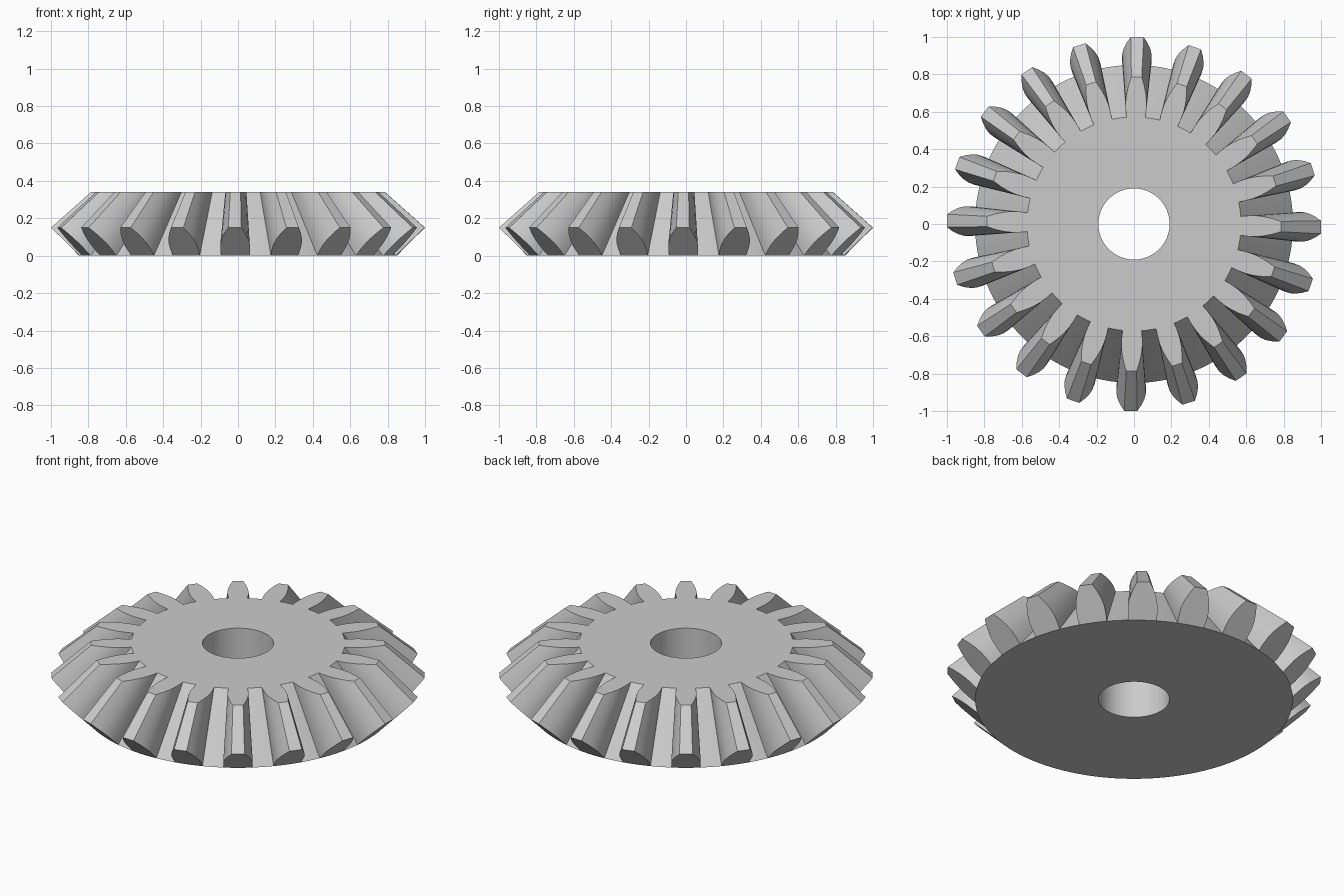
import bpy
import bmesh
from math import cos, sin, radians, pi

cube = bpy.data.objects.get("Cube")
if cube:
    bpy.data.objects.remove(cube, do_unlink=True)

TEETH = 20
APEX = 1.04       # height where all tooth lines converge
TOP = 0.34
ROOT_R = 0.85
BORE_R = 0.19
RISE = 0.15       # tooth height on the 45 degree back cone
# Tooth section: (fraction of tooth height, half width)
SECTION = [(0, .075), (.15, .079), (.4, .079), (.6, .071), (.8, .056), (1, .035)]

bm = bmesh.new()


def point(r, z, angle):
    return bm.verts.new((r * cos(angle), r * sin(angle), z))


def toward_apex(r, z):
    """Radius on the top plane of the line running from (r, z) to the apex."""
    return r * (APEX - TOP) / (APEX - z)


def arc(start, end, steps):
    return [start + (end - start) * i / steps for i in range(steps + 1)]


def loft(lower, upper):
    for i in range(len(lower) - 1):
        bm.faces.new((lower[i], lower[i + 1], upper[i + 1], upper[i]))


def body_slice(angles):
    """Bottom, top and bore faces of one wedge of the body."""
    outer_low = [point(ROOT_R, 0, a) for a in angles]
    outer_top = [point(toward_apex(ROOT_R, 0), TOP, a) for a in angles]
    bore_low = [point(BORE_R, 0, a) for a in angles]
    bore_top = [point(BORE_R, TOP, a) for a in angles]
    loft(bore_low, outer_low)
    loft(outer_top, bore_top)
    loft(bore_top, bore_low)
    return outer_low, outer_top


pitch = 2 * pi / TEETH
half_root = SECTION[0][1] / ROOT_R
for k in range(TEETH):
    centre = radians(89) + k * pitch

    # Body under the tooth, and the root cone in the gap beside it
    under_low, under_top = body_slice(arc(centre - half_root, centre + half_root, 4))
    gap_low, gap_top = body_slice(arc(centre + half_root, centre + pitch - half_root, 3))
    loft(gap_low, gap_top)

    # Tooth outline up one flank and down the other, tapered to the top plane
    outline = []
    for side, levels in ((-1, SECTION), (1, SECTION[::-1])):
        for t, width in levels:
            r, z = ROOT_R + RISE * t, RISE * t
            outline.append((r, z, centre + side * width / r))
    back = [point(*p) for p in outline]
    front = [point(toward_apex(r, z), TOP, a) for r, z, a in outline]
    loft(back, front)

    # Tooth end caps, closed along the body's edge
    bm.faces.new(back + under_low[::-1][1:-1])
    bm.faces.new(front + under_top[::-1][1:-1])

bmesh.ops.remove_doubles(bm, verts=bm.verts, dist=1e-5)
bmesh.ops.recalc_face_normals(bm, faces=bm.faces)

mesh = bpy.data.meshes.new("bevel_gear")
bm.to_mesh(mesh)
bm.free()
gear = bpy.data.objects.new("bevel_gear", mesh)
bpy.context.scene.collection.objects.link(gear)

# Plain grey metal
grey = bpy.data.materials.new("grey")
grey.use_nodes = True
colour = (0.6, 0.6, 0.6, 1)
grey.diffuse_color = colour
grey.node_tree.nodes["Principled BSDF"].inputs["Base Color"].default_value = colour
mesh.materials.append(grey)

# Smooth flanks and cones, sharp tooth edges
bpy.ops.object.select_all(action="DESELECT")
gear.select_set(True)
bpy.context.view_layer.objects.active = gear
bpy.ops.object.shade_smooth_by_angle(angle=radians(30))
